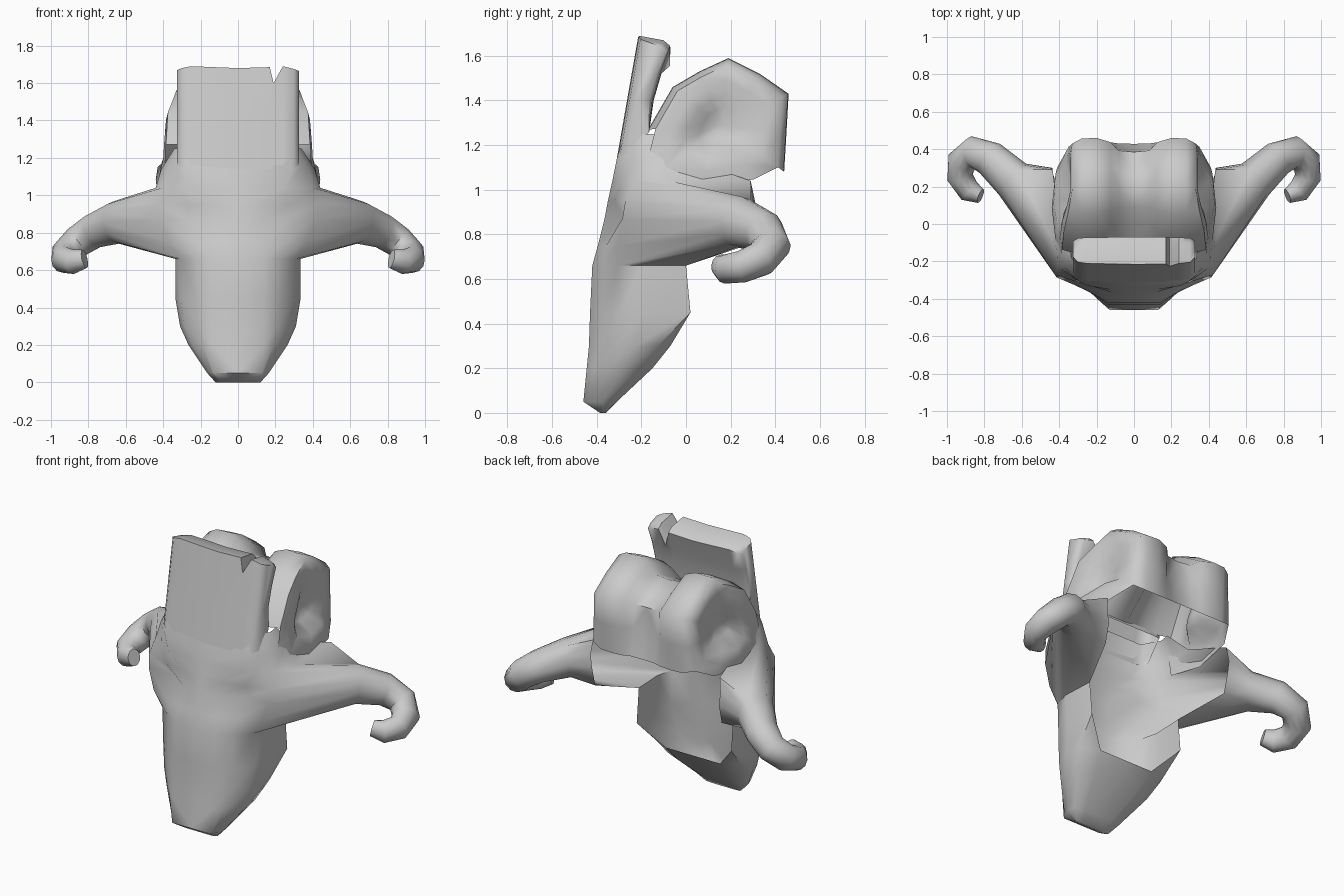
import bpy, bmesh, math
from mathutils import Vector

if "Cube" in bpy.data.objects:
    bpy.data.objects.remove(bpy.data.objects["Cube"])

grey = bpy.data.materials.new("plain_grey")
grey.diffuse_color = (0.6, 0.6, 0.6, 1)
grey.use_nodes = True
grey.node_tree.nodes["Principled BSDF"].inputs["Base Color"].default_value = grey.diffuse_color


def no_skip(i, j):
    return False


def add_grid(bm, rows, close_row=False, close_rows=False, skip=no_skip, caps=()):
    """Skin a grid of points, leaving out skipped cells."""
    vs = [[bm.verts.new(p) for p in row] for row in rows]
    n, m = len(rows), len(rows[0])
    for i in range(n if close_rows else n - 1):
        for j in range(m if close_row else m - 1):
            if not skip(i, j):
                a, b = vs[i], vs[(i + 1) % n]
                k = (j + 1) % m
                bm.faces.new((a[j], a[k], b[k], b[j]))
    for c in caps:
        bm.faces.new(vs[c])


def build(name, grids, mirror=True, angle=60):
    """Weld grids into one smooth part."""
    bm = bmesh.new()
    for rows, opts in grids:
        add_grid(bm, rows, **opts)
    bmesh.ops.remove_doubles(bm, verts=bm.verts, dist=0.0005)
    bmesh.ops.delete(bm, geom=[v for v in bm.verts if not v.link_faces], context='VERTS')
    bmesh.ops.recalc_face_normals(bm, faces=bm.faces)
    me = bpy.data.meshes.new(name)
    bm.to_mesh(me)
    bm.free()
    me.materials.append(grey)
    ob = bpy.data.objects.new(name, me)
    bpy.context.collection.objects.link(ob)
    if mirror:
        ob.modifiers.new("mirror", 'MIRROR').merge_threshold = 0.001
    bpy.ops.object.select_all(action='DESELECT')
    ob.select_set(True)
    bpy.context.view_layer.objects.active = ob
    bpy.ops.object.shade_smooth_by_angle(angle=math.radians(angle))


# snout and face: half sections going up, open at the neck
# z, front y, back y, half width, front flat half width, corner depth fraction
sections = [
    (0.00, -0.385, -0.36, 0.12, 0.09, 0.30),
    (0.05, -0.46, -0.31, 0.165, 0.13, 0.30),
    (0.20, -0.445, -0.15, 0.265, 0.14, 0.32),
    (0.30, -0.435, -0.07, 0.31, 0.14, 0.32),
    (0.45, -0.43, 0.02, 0.335, 0.14, 0.30),
    (0.66, -0.42, 0.00, 0.335, 0.14, 0.28),
    (0.75, -0.395, 0.27, 0.40, 0.13, 0.14),
    (0.87, -0.365, 0.30, 0.45, 0.12, 0.12),
    (0.95, -0.35, 0.30, 0.46, 0.13, 0.12),
    (1.04, -0.33, 0.29, 0.44, 0.25, 0.16),
    (1.14, -0.31, 0.00, 0.41, 0.29, 0.28),
    (1.25, -0.275, -0.10, 0.34, 0.28, 0.35),
]
shell = []
for z, yf, yb, w, flat, c in sections:
    d = yb - yf
    eye = 0.06 if abs(z - 0.87) < 0.01 else 0      # eye hollow
    mid = (flat + w * 0.9) / 2
    neck = z > 0.4                                 # open rim above the jaw
    rim = max(w * 0.97, 0.435) if 0.7 < z < 1.1 else w * 0.97
    shell.append([(0, yf, z), (flat, yf, z), (mid, yf + d * c * 0.4 + eye, z),
                  (w * 0.92, yf + d * c, z), (w, yf + d * (c + 0.25), z),
                  (rim, yf + d * (1 if neck else 0.85), z),
                  (rim if neck else w * 0.6, yb, z), (0, yb, z)])

# curled side horns: tube flaring out of the cheek (x, y, z, flat radius, upright radius)
path = [(0.42, 0.04, 0.88, 0.2, 0.2), (0.65, 0.24, 0.855, 0.11, 0.115),
        (0.77, 0.35, 0.81, 0.095, 0.095), (0.86, 0.385, 0.75, 0.085, 0.085),
        (0.92, 0.335, 0.69, 0.08, 0.08), (0.93, 0.25, 0.655, 0.07, 0.072),
        (0.88, 0.175, 0.645, 0.062, 0.066), (0.82, 0.15, 0.66, 0.04, 0.05)]
pts = [Vector(p[:3]) for p in path]
root = [(7, 3), (8, 3), (9, 3), (9, 4), (9, 5), (8, 5),
        (7, 5), (6, 5), (5, 5), (5, 4), (5, 3), (6, 3)]
horn = [[shell[i][j] for i, j in root]]
for i in range(1, len(path)):
    p = path[i]
    t = (pts[min(i + 1, len(pts) - 1)] - pts[i - 1]).normalized()
    side = t.cross(Vector((0, 0, 1))).normalized()
    up = side.cross(t)
    horn.append([pts[i] + side * (p[3] * math.cos(a)) + up * (p[4] * math.sin(a))
                 for a in (k * math.tau / 12 for k in range(12))])


def open_parts(i, j):
    """Neck opening and the holes where the horns grow out."""
    return (i >= 3 and j == 6) or (i >= 4 and j == 5) or (5 <= i <= 8 and j in (3, 4))


build("head_with_horns", [(shell, dict(caps=(0,), skip=open_parts)),
                          (horn, dict(close_row=True, caps=(-1,)))])

# twin rear lobes: side outline (y, z, half width, valley depth) fanned in to the ear hollow
outline = [(-0.17, 1.27, 0.385, 0.02), (-0.06, 1.46, 0.375, 0.3), (0.06, 1.53, 0.35, 0.33),
           (0.19, 1.59, 0.33, 0.33), (0.33, 1.52, 0.33, 0.33), (0.46, 1.43, 0.33, 0.25),
           (0.45, 1.25, 0.34, 0.2), (0.44, 1.08, 0.35, 0.04), (0.32, 1.02, 0.41, 0),
           (0.05, 0.98, 0.43, 0), (-0.20, 1.02, 0.41, 0), (-0.20, 1.15, 0.39, 0)]
cy, cz = 0.16, 1.29
rows = []
for y, z, w, v in outline:
    across = [(0, v), (0.08, v * 0.9), (0.125, v * 0.3), (0.20, 0), (0.28, 0.01),
              (w, 0.10), (w + 0.01, 0.33), (w, 0.55), (0.335, 0.73), (0.31, 1)]
    rows.append([(x, y + (cy - y) * f, z + (cz - z) * f) for x, f in across])
build("rear_lobes", [(rows, dict(close_rows=True, skip=lambda i, j: i >= 7 and j < 5))])

# forehead crest: upright slab with a notch in its top edge (x, top z, edge setback)
rows = []
for x, top, s in [(-0.325, 1.67, 0.04), (-0.30, 1.68, 0.012), (-0.25, 1.69, 0.003),
                  (0, 1.68, 0), (0.17, 1.685, 0), (0.19, 1.60, 0.003),
                  (0.24, 1.69, 0.003), (0.30, 1.675, 0.012), (0.325, 1.665, 0.04)]:
    f = lambda z: -0.31 + (z - 1.14) * 0.175 + s
    rows.append([(x, f(1.13), 1.13), (x, f(1.4), 1.4), (x, f(top), top),
                 (x, -0.10 - s * 0.5, top - 0.02), (x, -0.07 - s * 0.5, top - 0.045),
                 (x, -0.11 - s * 0.5, 1.52), (x, -0.145 - s * 0.5, 1.4),
                 (x, -0.165, 1.26)])
build("forehead_crest", [(rows, dict(caps=(0, -1)))], mirror=False, angle=65)
